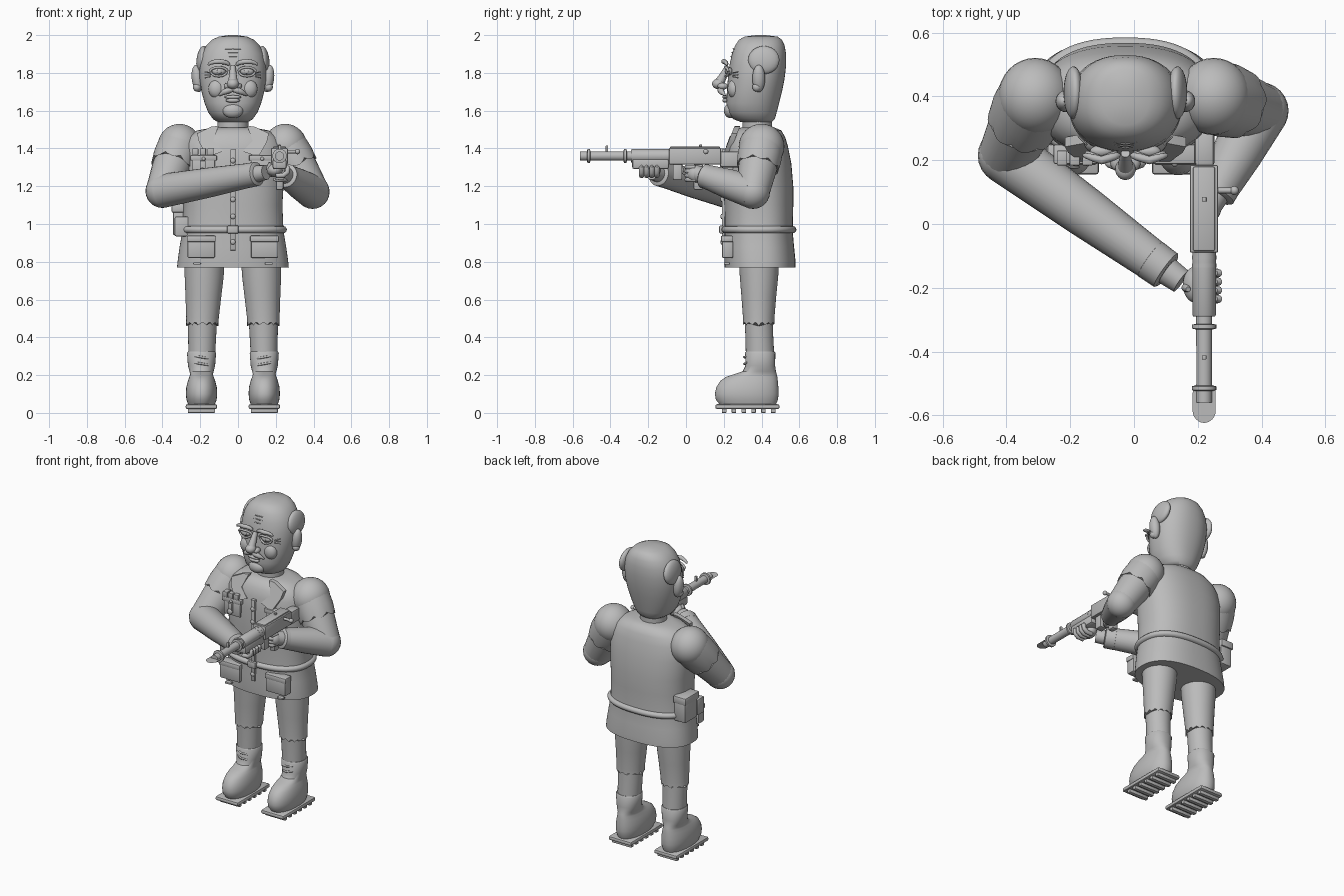
import bpy, bmesh, math
from mathutils import Vector, Matrix

CX = -0.027  # body centre line
grey = bpy.data.materials.new("plain grey")
grey.diffuse_color = (0.5, 0.5, 0.5, 1)


def finish(name, bm, angle=40):
    bmesh.ops.recalc_face_normals(bm, faces=bm.faces[:])
    me = bpy.data.meshes.new(name)
    bm.to_mesh(me)
    bm.free()
    ob = bpy.data.objects.new(name, me)
    bpy.context.collection.objects.link(ob)
    me.materials.append(grey)
    bpy.ops.object.select_all(action='DESELECT')
    ob.select_set(True)
    bpy.context.view_layer.objects.active = ob
    bpy.ops.object.shade_smooth_by_angle(angle=math.radians(angle))
    return ob


def skin(bm, rings):
    rows = [[bm.verts.new(p) for p in r] for r in rings]
    n = len(rows[0])
    for a, b in zip(rows, rows[1:]):
        for i in range(n):
            bm.faces.new((a[i], a[(i + 1) % n], b[(i + 1) % n], b[i]))
    bm.faces.new(rows[0][::-1])
    bm.faces.new(rows[-1])


def spow(v, e):
    return math.copysign(abs(v) ** e, v)


def loft(name, secs, p=2.0, n=48, wave=0, waves=10):
    """Upright shape from (z, x centre, half width, y front, y back); the first ring may be scalloped."""
    rings = []
    for k, (z, x, rx, y0, y1) in enumerate(secs):
        ring = []
        for i in range(n):
            t = 2 * math.pi * i / n
            dz = wave * abs(math.sin(t * waves / 2)) if k == 0 else 0
            ring.append((x + rx * spow(math.cos(t), 2 / p),
                         (y0 + y1) / 2 + (y1 - y0) / 2 * spow(math.sin(t), 2 / p), z + dz))
        rings.append(ring)
    bm = bmesh.new()
    skin(bm, rings)
    return finish(name, bm)


def tube(name, pts, radii, n=24, wave=0):
    """Round tube along a path; the last ring may be scalloped."""
    pts = [Vector(p) for p in pts]
    rings, prev, frame = [], None, None
    for k, p in enumerate(pts):
        t = (pts[min(k + 1, len(pts) - 1)] - pts[max(k - 1, 0)]).normalized()
        frame = t.to_track_quat('Z', 'Y') if prev is None else prev.rotation_difference(t) @ frame
        prev = t
        r = radii[k]
        rings.append([p + frame @ Vector((r * math.cos(a), r * math.sin(a),
                      wave * abs(math.sin(a * 4)) if k == len(pts) - 1 else 0))
                      for a in (2 * math.pi * i / n for i in range(n))])
    bm = bmesh.new()
    skin(bm, rings)
    return finish(name, bm, 50)


def ball(name, c, r, rot=None, n=24):
    bm = bmesh.new()
    bmesh.ops.create_uvsphere(bm, u_segments=n, v_segments=n // 2, radius=1)
    m = Matrix.Translation(c) @ (rot or Matrix()) @ Matrix.Diagonal((*r, 1))
    bmesh.ops.transform(bm, matrix=m, verts=bm.verts[:])
    return finish(name, bm, 60)


def box(name, lo, hi, bevel=0.006):
    bm = bmesh.new()
    bmesh.ops.create_cube(bm, size=1)
    for v in bm.verts:
        v.co = [(a + b) / 2 + c * (b - a) for a, b, c in zip(lo, hi, v.co)]
    if bevel:
        bmesh.ops.bevel(bm, geom=bm.edges[:], offset=bevel, segments=2, affect='EDGES', profile=0.5)
    return finish(name, bm, 30)


def plate(name, outline, slope, y, thick):
    """Flat piece from (x, z) points, leaning back with height."""
    bm = bmesh.new()
    z0 = min(z for _, z in outline)
    skin(bm, [[(x, y + (z - z0) * slope + d, z) for x, z in outline] for d in (0, thick)])
    return finish(name, bm, 30)


# --- jacket, belt and neck
loft("jacket", [(z, CX, r, a, b) for z, r, a, b in (
    (0.77, .296, .205, .58), (.80, .293, .203, .58), (.88, .282, .203, .572), (.96, .268, .205, .565),
    (1.1, .262, .203, .568), (1.2, .268, .2, .568), (1.32, .275, .203, .558), (1.41, .268, .212, .54),
    (1.46, .24, .23, .525), (1.495, .19, .255, .505), (1.51, .11, .29, .47))], p=2.4, n=64)
loft("belt", [(z, CX, .268 + d, .205 - d, .567 + d) for z, d in (
    (.95, -.01), (.953, .008), (.961, .015), (.97, .018), (.979, .015), (.987, .008), (.99, -.01))], p=2.4, n=64)
loft("neck", [(1.48, CX, .082, .3, .455), (1.57, CX, .082, .3, .455)])
box("front_placket", (CX - .014, .19, .86), (CX + .014, .215, 1.395), .004)
box("belt_buckle", (CX - .03, .176, .95), (CX + .03, .2, .992))
for z in (.905, 1.04, 1.13, 1.25, 1.335):
    ball("jacket_button", (CX, .19, z), (.014, .008, .014), n=16)
collar = ((.075, 1.52), (.115, 1.515), (.19, 1.48), (.18, 1.435), (.135, 1.355), (.05, 1.385), (.105, 1.44))

for s in (-1, 1):
    X = lambda d: CX + s * d
    span = lambda a, b: sorted((X(a), X(b)))
    plate("collar_lapel", [(X(d), z) for d, z in collar], .4, .192, .03)
    # lower pockets with flaps and chest pockets
    a, b = span(.095, .24)
    box("lower_pocket", (a, .19, .82), (b, .25, .935), .008)
    box("lower_pocket_flap", (a - .004, .185, .905), (b + .004, .25, .938), .006)
    a, b = span(.085, .225)
    box("chest_pocket", (a + .01, .195, 1.25), (b - .01, .25, 1.35), .006)
    box("chest_pocket_flap", (a, .188, 1.335), (b, .25, 1.365), .006)
    ball("pocket_button", (X(.155), .187, 1.345), (.01, .007, .01), n=12)
    a, b = span(.17, .21)
    box("hem_tab", (a, .2, .785), (b, .23, .797), .003)

    # --- legs, socks, boots, soles
    loft("trouser_leg", [(z, X(d), r, a, b) for z, d, r, a, b in (
        (.46, .162, .086, .302, .468), (.5, .161, .086, .302, .468), (.62, .156, .095, .293, .478),
        (.72, .152, .103, .285, .488), (.8, .15, .106, .28, .492))], n=48, wave=.02, waves=14)
    loft("sock", [(.29, X(.165), .07, .317, .468), (.4, X(.163), .074, .315, .462),
                  (.49, X(.162), .078, .31, .46)])
    loft("boot", [(z, X(.166), r, a, b) for z, r, a, b in (
        (.042, .07, .18, .475), (.07, .08, .158, .487), (.1, .083, .153, .49), (.135, .081, .16, .489),
        (.17, .072, .182, .486), (.192, .064, .215, .483), (.205, .06, .255, .48), (.22, .064, .3, .476),
        (.25, .072, .315, .472), (.318, .077, .313, .473), (.325, .072, .318, .468))], p=2.2)
    for z in (.225, .26, .295):
        tube("boot_lace", [(X(.13), .325, z - .006), (X(.166), .308, z), (X(.2), .325, z + .006)], [.006] * 3, 8)
    a, b = span(.083, .25)
    box("boot_sole", (a, .155, .02), (b, .495, .046), .01)
    for k in range(6):
        y = .19 + k * .052
        box("sole_cleat", (a + .012, y, 0), (b - .012, y + .024, .024), .003)

    # --- side hair and ears
    ball("side_hair", (X(.163), .412, 1.868), (.03, .083, .075), Matrix.Rotation(s * -.12, 4, 'Y'))
    ball("ear", (X(.188), .385, 1.77), (.03, .034, .073), Matrix.Rotation(s * .12, 4, 'Y'))
    ball("ear_lobe", (X(.19), .375, 1.725), (.022, .024, .024), n=16)

    # --- face halves
    ball("eyeball", (X(.075), .228, 1.808), (.036, .02, .021))
    ball("pupil", (X(.072), .21, 1.808), (.013, .005, .013), n=12)
    arc = lambda w, h, z, y: [(X(.075 + w * math.cos(t)), y + .016 * abs(math.cos(t)), z + h * math.sin(t))
                              for t in (math.pi * i / 8 for i in range(9))]
    tube("upper_eyelid", arc(.045, .022, 1.808, .207), [.007] * 9, 10)
    tube("lower_eyelid", arc(.042, -.024, 1.806, .209), [.006] * 9, 10)
    tube("eyebrow", arc(.055, .02, 1.84, .2), [.005, .008, .01, .012, .013, .013, .012, .01, .006], 12)
    ball("nostril", (X(.028), .195, 1.73), (.02, .028, .018), n=16)
    tube("moustache", [(X(d), y, z) for d, y, z in ((0, .188, 1.712), (.025, .184, 1.708), (.05, .19, 1.697),
         (.075, .208, 1.68))], [.012, .018, .014, .004], 12)
    ball("cheek", (X(.085), .255, 1.715), (.045, .035, .05))
    for k in range(3):
        tube("eye_wrinkle", [(X(.12), .248, 1.8 - k * .01), (X(.148), .275, 1.806 - k * .016)], [.003, .003], 6)

# --- head
loft("head", [(z, CX, r, a, b) for z, r, a, b in (
    (1.54, .08, .29, .455), (1.555, .105, .25, .47), (1.59, .13, .222, .48), (1.64, .15, .214, .493),
    (1.7, .166, .216, .508), (1.77, .177, .222, .522), (1.84, .177, .23, .53), (1.9, .165, .243, .53),
    (1.945, .142, .26, .522), (1.975, .112, .28, .508), (1.992, .075, .31, .485), (2.0, .02, .37, .42))], p=2.2)
tube("nose_bridge", [(CX, .222, 1.835), (CX, .2, 1.79), (CX, .178, 1.75)], [.014, .02, .026], 16)
ball("nose_tip", (CX, .172, 1.742), (.032, .034, .028))
ball("upper_lip", (CX, .207, 1.672), (.045, .014, .01), n=16)
ball("lower_lip", (CX, .207, 1.654), (.038, .015, .012), n=16)
ball("chin", (CX, .236, 1.6), (.055, .035, .04))
for z, w in ((1.885, .04), (1.905, .055), (1.925, .045)):
    y = .238 + (z - 1.885) * .3
    tube("forehead_wrinkle", [(CX - w, y + .01, z), (CX, y, z + .003), (CX + w, y + .01, z)], [.003] * 3, 6)

# --- medal bars and hanging medals
for k in range(3):
    x = CX - .215 + k * .04
    box("medal_ribbon", (x, .184, 1.365), (x + .032, .23, 1.4), .003)
box("medal_hanger", (CX - .175, .18, 1.27), (CX - .145, .2, 1.335), .003)
ball("medal", (CX - .16, .18, 1.28), (.018, .008, .018), n=16)

# --- hip pouches on the belt
box("hip_pouch", (-.345, .37, .94), (-.26, .5, 1.1), .01)
box("hip_pouch_flap", (-.352, .362, 1.06), (-.26, .508, 1.108), .008)
box("small_pouch", (-.335, .285, .935), (-.26, .355, 1.04), .008)

# --- arms: shoulder, bent elbow, cuff
arms = (((-.31, .4, 1.41), (-.4, .215, 1.175), (.1, -.145, 1.265)),
        ((.25, .4, 1.41), (.395, .355, 1.17), (.255, .095, 1.255)))
for sh, el, wr in arms:
    sh, el, wr = Vector(sh), Vector(el), Vector(wr)
    ball("shoulder", sh, (.116, .121, .12), n=32)
    tube("short_sleeve", [sh, sh.lerp(el, .25), sh.lerp(el, .42)], [.115, .117, .11], 64, .02)
    tube("upper_arm", [sh, sh.lerp(el, .5), el], [.105, .102, .088])
    ball("elbow", el, (.09, .09, .09))
    tube("forearm", [el, el.lerp(wr, .5), wr], [.09, .079, .062])
    d = (wr - el).normalized()
    tube("sleeve_cuff", [wr - d * .065, wr - d * .06, wr, wr + d * .006], [.06, .066, .064, .056])
    tube("wrist", [wr, wr + d * .06], [.045, .04], 16)

# --- hands
ball("support_palm", (.195, -.19, 1.285), (.042, .058, .036))
ball("grip_palm", (.235, .055, 1.265), (.04, .05, .045))
for k in range(4):
    y = -.235 + k * .027
    tube("support_finger", [(.2, y, 1.255), (.24, y, 1.257), (.262, y, 1.275), (.264, y, 1.3), (.258, y, 1.308)],
         [.013, .014, .014, .013, .006], 10)
    z = 1.235 + k * .022
    tube("grip_finger", [(.25, .05, z), (.24, .015, z), (.215, .005, z), (.19, .015, z)],
         [.013, .013, .013, .008], 10)
tube("thumb", [(.17, -.2, 1.27), (.163, -.2, 1.3), (.17, -.205, 1.325)], [.015, .014, .008], 10)

# --- gun
G, Z = .22, 1.36


def along(name, pts):
    return tube(name, [(G, y, Z) for y, _ in pts], [r for _, r in pts])


box("receiver", (.175, -.09, 1.315), (.264, .185, 1.402), .006)
box("receiver_cover", (.185, -.085, 1.39), (.254, .18, 1.41), .006)
box("gun_stock", (.19, .18, 1.3), (.252, .29, 1.385), .012)
box("hand_guard", (.183, -.285, 1.29), (.257, -.09, 1.345), .012)
along("barrel", [(-.56, .024), (-.08, .026)])
along("barrel_jacket", [(-.29, .034), (-.285, .037), (-.09, .037)])
along("muzzle", [(-.592, .024), (-.592, .032), (-.587, .036), (-.53, .036), (-.525, .03)])
for y in (-.515, -.322, -.13, -.105):
    along("barrel_ring", [(y - .009, .026), (y - .006, .038), (y + .006, .038), (y + .009, .026)])
box("front_sight", (.213, -.425, 1.38), (.227, -.412, 1.415), .002)
box("rear_sight", (.213, .07, 1.405), (.227, .085, 1.42), .002)
tube("bolt_handle", [(.26, .105, 1.383), (.315, .105, 1.383)], [.009, .009], 12)
ball("bolt_knob", (.315, .105, 1.383), (.014, .014, .014), n=16)
box("magazine", (.195, -.07, 1.235), (.245, -.02, 1.32), .006)
box("pistol_grip", (.2, .04, 1.18), (.24, .09, 1.32), .01)
tube("trigger_guard", [(G, .045, 1.27), (G, .02, 1.262), (G, -.015, 1.268), (G, -.025, 1.32)], [.006] * 4, 8)
